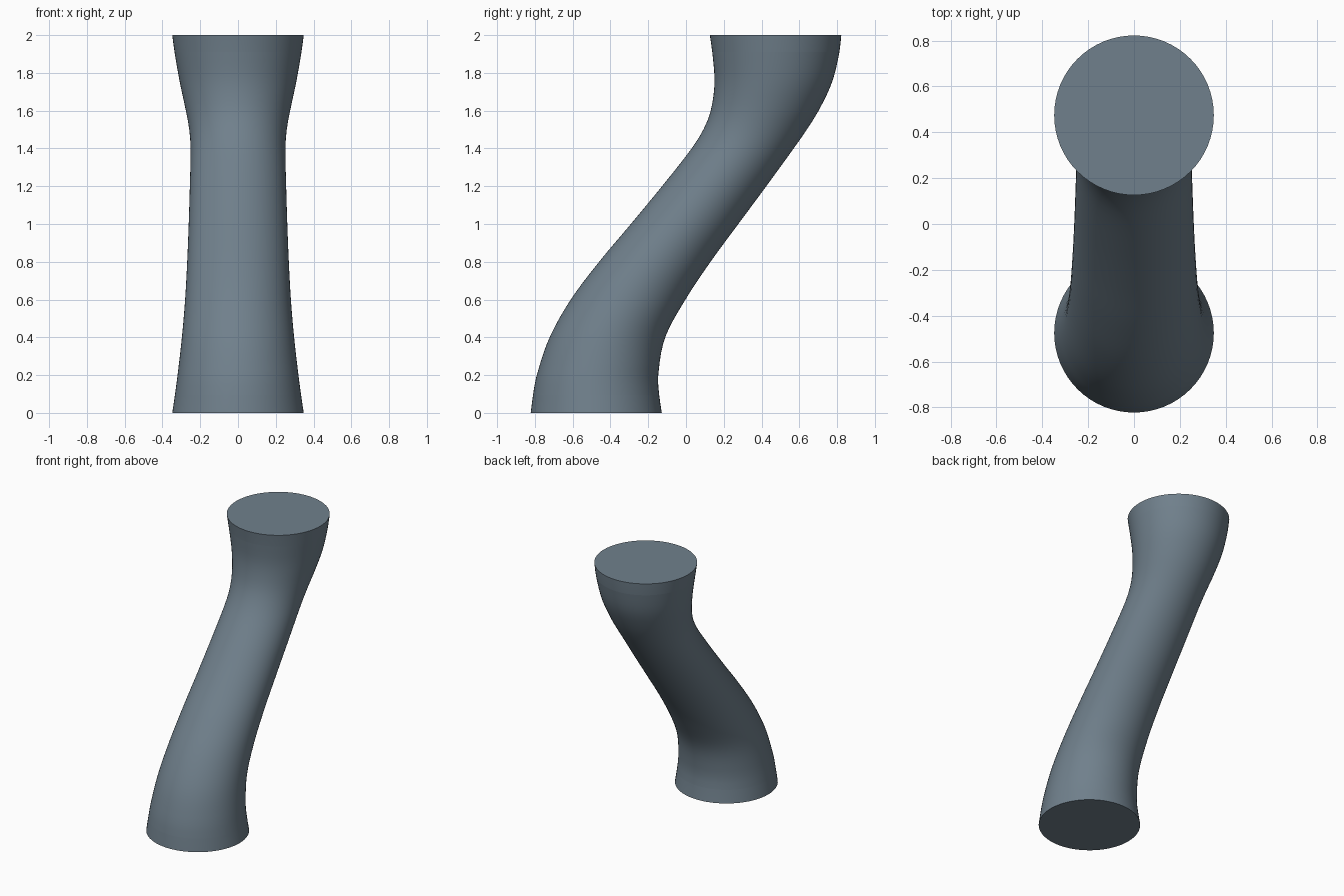
import bpy, bmesh, math

if "Cube" in bpy.data.objects:
    bpy.data.objects.remove(bpy.data.objects["Cube"])

SIDES = 64
# Profile rows: height, front edge y, back edge y, half width in x
PROFILE = [
    (0.0, -0.822, -0.128, 0.348), (0.095, -0.810, -0.142, 0.334),
    (0.2, -0.790, -0.147, 0.320), (0.4, -0.722, -0.110, 0.297),
    (0.6, -0.610, -0.003, 0.280), (0.8, -0.460, 0.130, 0.269),
    (1.0, -0.292, 0.277, 0.261), (1.2, -0.127, 0.425, 0.255),
    (1.4, 0.030, 0.570, 0.251), (1.5, 0.092, 0.640, 0.258),
    (1.6, 0.131, 0.702, 0.276), (1.75, 0.151, 0.773, 0.308),
    (1.91, 0.139, 0.812, 0.336), (2.0, 0.126, 0.822, 0.348)]

steel = bpy.data.materials.new("slate_grey")
steel.diffuse_color = (0.162, 0.216, 0.262, 1)
steel.use_nodes = True
steel.node_tree.nodes["Principled BSDF"].inputs["Base Color"].default_value = steel.diffuse_color


def sample(z):
    """Smooth cubic interpolation of the profile at height z."""
    n = len(PROFILE)
    i = max(k for k in range(n - 1) if PROFILE[k][0] <= z)
    a, b = PROFILE[i], PROFILE[i + 1]
    h = b[0] - a[0]
    t = (z - a[0]) / h

    def slope(k, c):
        p, q = PROFILE[max(k - 1, 0)], PROFILE[min(k + 1, n - 1)]
        return (q[c] - p[c]) / (q[0] - p[0])

    return [(2*t**3 - 3*t**2 + 1) * a[c] + (t**3 - 2*t**2 + t) * h * slope(i, c)
            + (3*t**2 - 2*t**3) * b[c] + (t**3 - t**2) * h * slope(i + 1, c)
            for c in (1, 2, 3)]


def loft(name, z0, z1, steps, cap_bottom=False, cap_top=False):
    """Stack elliptical rings between two heights and skin them."""
    bm = bmesh.new()
    rings = []
    for s in range(steps + 1):
        z = z0 + (z1 - z0) * s / steps
        front, back, half = sample(z)
        cy, ry = (front + back) / 2, (back - front) / 2
        rings.append([bm.verts.new((half * math.cos(a), cy + ry * math.sin(a), z))
                      for a in (2 * math.pi * k / SIDES for k in range(SIDES))])
    for lo, hi in zip(rings, rings[1:]):
        for k in range(SIDES):
            j = (k + 1) % SIDES
            bm.faces.new((lo[k], lo[j], hi[j], hi[k]))
    if cap_bottom:
        bm.faces.new(rings[0][::-1])
    if cap_top:
        bm.faces.new(rings[-1])
    mesh = bpy.data.meshes.new(name)
    bm.to_mesh(mesh)
    bm.free()
    mesh.materials.append(steel)
    obj = bpy.data.objects.new(name, mesh)
    bpy.context.collection.objects.link(obj)
    bpy.ops.object.select_all(action='DESELECT')
    obj.select_set(True)
    bpy.context.view_layer.objects.active = obj
    bpy.ops.object.shade_smooth_by_angle(angle=math.radians(35))


# Bottom collar, curved pipe, top collar
loft("bottom_collar", 0.0, 0.095, 2, cap_bottom=True)
loft("curved_pipe", 0.095, 1.91, 40)
loft("top_collar", 1.91, 2.0, 2, cap_top=True)
